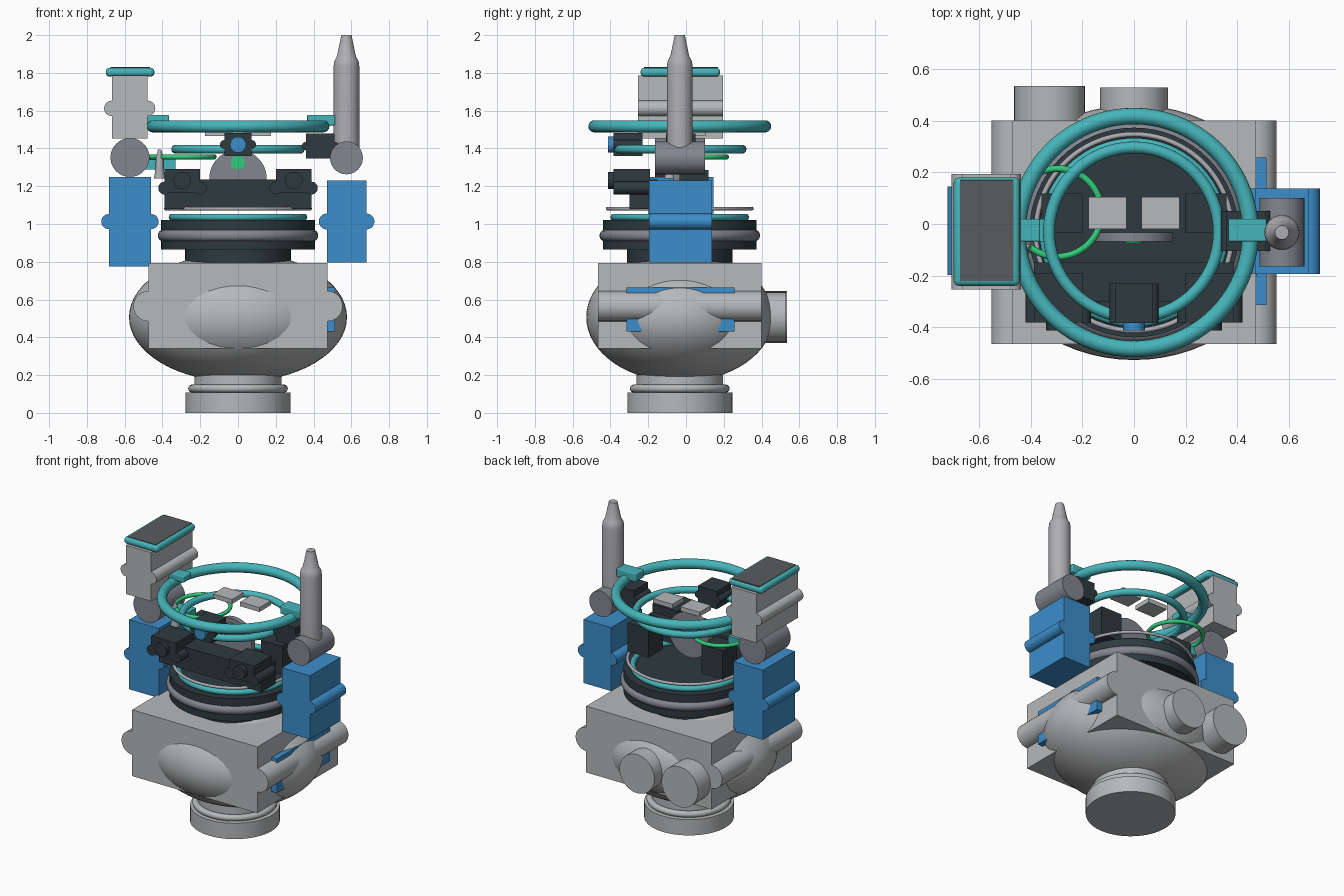
import bpy, math
from mathutils import Vector

if "Cube" in bpy.data.objects:
    bpy.data.objects.remove(bpy.data.objects["Cube"], do_unlink=True)

CY = -0.033  # main axis of the model in y


def material(name, rgb):
    m = bpy.data.materials.new(name)
    m.use_nodes = True
    col = (*rgb, 1.0)
    m.diffuse_color = col
    m.node_tree.nodes["Principled BSDF"].inputs["Base Color"].default_value = col
    return m


GREY = material("light grey", (0.47, 0.48, 0.49))
SILVER = material("silver", (0.42, 0.42, 0.45))
STEEL = material("steel grey", (0.23, 0.24, 0.28))
DARK = material("charcoal", (0.027, 0.042, 0.05))
PANEL = material("panel grey", (0.10, 0.105, 0.11))
BLUE = material("blue", (0.045, 0.27, 0.59))
TEAL = material("teal", (0.06, 0.46, 0.49))
GREEN = material("green", (0.03, 0.60, 0.20))


def finish(name, mat, smooth=True):
    ob = bpy.context.object
    ob.name = name
    ob.data.materials.append(mat)
    if smooth:
        bpy.ops.object.transform_apply(location=False, rotation=True, scale=True)
        bpy.ops.object.shade_smooth_by_angle(angle=math.radians(35))
    return ob


def box(name, x, y, z, mat, bevel=0.0):
    """Box from (min, max) pairs."""
    lo, hi = Vector((x[0], y[0], z[0])), Vector((x[1], y[1], z[1]))
    bpy.ops.mesh.primitive_cube_add(size=1, location=(lo + hi) / 2)
    ob = bpy.context.object
    ob.scale = hi - lo
    bpy.ops.object.transform_apply(location=False, rotation=False, scale=True)
    finish(name, mat, False)
    if bevel:
        mod = ob.modifiers.new("bevel", "BEVEL")
        mod.width, mod.segments = bevel, 4
        bpy.ops.object.shade_smooth_by_angle(angle=math.radians(35))
    return ob


def cyl_z(name, r, z, mat, x=0.0, y=CY, r2=None, verts=64):
    bpy.ops.mesh.primitive_cone_add(vertices=verts, radius1=r, radius2=r if r2 is None else r2,
                                    depth=z[1] - z[0], location=(x, y, (z[0] + z[1]) / 2))
    return finish(name, mat)


def cyl_y(name, r, x, z, y, mat, verts=48):
    bpy.ops.mesh.primitive_cylinder_add(vertices=verts, radius=r, depth=y[1] - y[0],
                                        location=(x, (y[0] + y[1]) / 2, z),
                                        rotation=(math.pi / 2, 0, 0))
    return finish(name, mat)


def ring(name, outer, minor, z, mat, x=0.0, y=CY):
    bpy.ops.mesh.primitive_torus_add(major_radius=outer - minor, minor_radius=minor,
                                     major_segments=80, minor_segments=16, location=(x, y, z))
    return finish(name, mat)


def ribbed_box(name, x, y, z, mat, r, rib_z=None):
    """Box with a round rib running along each side."""
    box(name, x, y, z, mat)
    rz = (z[0] + z[1]) / 2 if rib_z is None else rib_z
    for side, px in zip(("right", "left"), x):
        cyl_y(f"{name}_{side}_rib", r, px, rz, y, mat, 32)


def lathe(name, profile, x, y, mat, n=40):
    """Closed solid of revolution from (radius, z) pairs."""
    verts = [(r * math.cos(2 * math.pi * i / n), r * math.sin(2 * math.pi * i / n), z)
             for r, z in profile for i in range(n)]
    faces = [(k * n + i, k * n + (i + 1) % n, (k + 1) * n + (i + 1) % n, (k + 1) * n + i)
             for k in range(len(profile) - 1) for i in range(n)]
    faces += [tuple(reversed(range(n))), tuple(range(len(verts) - n, len(verts)))]
    me = bpy.data.meshes.new(name)
    me.from_pydata(verts, [], faces)
    ob = bpy.data.objects.new(name, me)
    bpy.context.collection.objects.link(ob)
    ob.location = (x, y, 0)
    bpy.ops.object.select_all(action="DESELECT")
    ob.select_set(True)
    bpy.context.view_layer.objects.active = ob
    return finish(name, mat)


# Base and bulbous body
cyl_z("base", 0.278, (0.0, 0.108), GREY)
ring("base_ring", 0.264, 0.021, 0.129, GREY)
cyl_z("base_neck", 0.23, (0.10, 0.20), GREY)
bpy.ops.mesh.primitive_uv_sphere_add(segments=64, ring_count=32, radius=1, location=(0, CY, 0.507))
bpy.context.object.scale = (0.577, 0.495, 0.343)
finish("body_bulb", GREY)
ribbed_box("body_block", (-0.474, 0.474), (-0.466, 0.401), (0.34, 0.793), GREY, 0.08, 0.565)
box("side_hatch", (0.44, 0.514), (-0.314, 0.258), (0.43, 0.663), BLUE)
cyl_y("rear_thruster_centre", 0.132, 0.0, 0.507, (0.2, 0.53), GREY)
cyl_y("rear_thruster_right", 0.137, -0.328, 0.507, (0.2, 0.536), GREY)

# Drum with its rings
cyl_z("drum", 0.407, (0.865, 1.02), DARK)
cyl_z("drum_neck", 0.28, (0.78, 0.87), DARK)
ring("drum_band", 0.425, 0.032, 0.939, STEEL)
ring("drum_teal_ring", 0.367, 0.018, 1.036, TEAL)
ring("drum_silver_ring", 0.391, 0.01, 1.081, SILVER)

# Floating halo rings
ring("large_halo", 0.484, 0.032, 1.517, TEAL)
ring("small_halo", 0.353, 0.023, 1.396, TEAL)
ring("green_loop", 0.184, 0.013, 1.355, GREEN, -0.297, 0.044)

# Sensor cluster above the drum
box("sensor_bar", (-0.388, 0.388), (-0.30, -0.15), (1.08, 1.235), DARK)
for s, side in ((-1, "right"), (1, "left")):
    xs = sorted((s * 0.2, s * 0.388))
    ribbed_box(f"{side}_eye_box", xs, (-0.383, -0.19), (1.168, 1.29), DARK, 0.034, 1.19)
    cyl_y(f"{side}_eye_lens", 0.046, s * 0.295, 1.23, (-0.414, -0.37), DARK)
    xs = sorted((s * 0.2, s * 0.36))
    box(f"{side}_rear_box", xs, (-0.035, 0.118), (1.09, 1.285), DARK)
    xs = sorted((s * 0.03, s * 0.176))
    box(f"{side}_top_plate", xs, (-0.02, 0.104), (1.465, 1.495), GREY)
cyl_y("centre_disc", 0.152, 0.0, 1.24, (-0.068, -0.033), STEEL)
cyl_y("green_light", 0.037, 0.0, 1.325, (-0.074, -0.06), GREEN)
ribbed_box("camera_box", (-0.072, 0.072), (-0.385, -0.23), (1.36, 1.482), DARK, 0.023)
cyl_y("camera_lens", 0.042, 0.0, 1.42, (-0.413, -0.37), BLUE)

# Left arm: blue pod, joint, mast
ribbed_box("left_pod", (0.47, 0.68), (-0.195, 0.137), (0.796, 1.23), BLUE, 0.042)
cyl_y("left_joint", 0.087, 0.574, 1.35, (-0.165, 0.1), STEEL)
ribbed_box("left_side_box", (0.36, 0.51), (-0.105, 0.05), (1.347, 1.478), DARK, 0.022)
lathe("mast", [(0.068, 1.38), (0.068, 1.835), (0.065, 1.86), (0.052, 1.885), (0.050, 1.888),
               (0.027, 2.0)], 0.574, CY, SILVER)
box("left_halo_clip", (0.366, 0.514), (-0.068, 0.02), (1.522, 1.578), TEAL, 0.006)

# Right arm: blue pod, joint, upper box with a framed panel
ribbed_box("right_pod", (-0.684, -0.46), (-0.198, 0.145), (0.775, 1.25), BLUE, 0.04)
cyl_y("right_joint", 0.103, -0.572, 1.352, (-0.165, 0.1), STEEL)
ribbed_box("right_upper_box", (-0.668, -0.479), (-0.255, 0.195), (1.452, 1.785), GREY, 0.041, 1.612)
box("panel_frame", (-0.70, -0.443), (-0.24, 0.18), (1.78, 1.827), TEAL, 0.02)
box("panel_face", (-0.676, -0.467), (-0.222, 0.17), (1.823, 1.83), PANEL)
box("right_halo_clip", (-0.48, -0.365), (-0.068, 0.02), (1.535, 1.577), TEAL, 0.006)
box("right_bracket", (-0.49, -0.33), (-0.068, 0.02), (1.288, 1.342), TEAL)
lathe("small_antenna", [(0.03, 1.24), (0.021, 1.30), (0.02, 1.35), (0.008, 1.395)],
      -0.415, -0.085, SILVER, 20)
